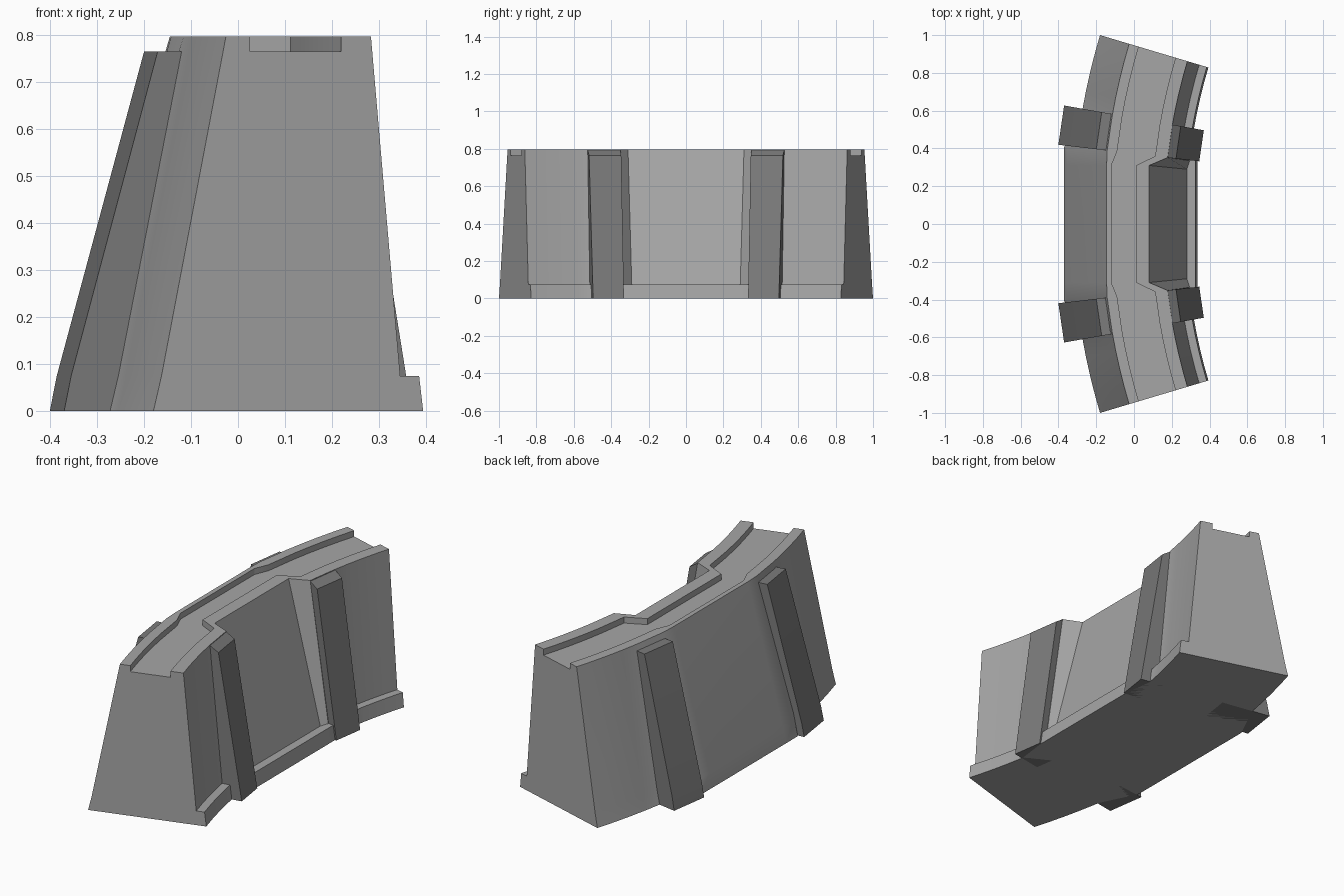
import bpy
import bmesh
from math import radians, sin, cos

CENTRE = 3.17                      # x of the arc centre
END, JOINT = 16.62, 6.7            # angles of the wall end and the recess corner
BASE, FLOOR, TOP = 0.075, 0.765, 0.797

cube = bpy.data.objects.get("Cube")
if cube:
    bpy.data.objects.remove(cube)


def material(name, value):
    m = bpy.data.materials.new(name)
    m.use_nodes = True
    m.diffuse_color = (value, value, value, 1)
    m.node_tree.nodes["Principled BSDF"].inputs["Base Color"].default_value = (value, value, value, 1)
    return m


light_stone = material("light grey stone", 0.38)
dark_stone = material("dark grey stone", 0.2)


def polar(r, angle, z):
    a = radians(angle)
    return (CENTRE - r * cos(a), r * sin(a), z)


def flip(points):
    return [(x, -y, z) for x, y, z in points]


def loft(name, sections, mat):
    """Skin a row of closed sections and cap both ends."""
    bm = bmesh.new()
    rings = [[bm.verts.new(p) for p in s] for s in sections]
    n = len(rings[0])
    for a, b in zip(rings, rings[1:]):
        for i in range(n):
            j = (i + 1) % n
            bm.faces.new((a[i], a[j], b[j], b[i]))
    bm.faces.new(rings[0])
    bm.faces.new(rings[-1])
    bmesh.ops.recalc_face_normals(bm, faces=bm.faces[:])
    mesh = bpy.data.meshes.new(name)
    bm.to_mesh(mesh)
    bm.free()
    mesh.materials.append(mat)
    ob = bpy.data.objects.new(name, mesh)
    bpy.context.collection.objects.link(ob)
    bpy.ops.object.select_all(action='DESELECT')
    ob.select_set(True)
    bpy.context.view_layer.objects.active = ob
    bpy.ops.object.shade_smooth_by_angle(angle=radians(20))
    return ob


# Wall section as (radius, height): outer face, parapets, walkway, inner face, skirting
profile = [(3.496, 0), (3.478, BASE), (3.335, TOP), (3.282, TOP), (3.282, FLOOR),
           (3.079, FLOOR), (3.079, TOP), (3.013, TOP), (2.948, BASE), (2.906, BASE), (2.897, 0)]

# Curved wing, from the end to the buttress
wing = [[polar(r, a, z) for r, z in profile] for a in (END, 15, 13.3, 11.6, 9.9)]

# Corner of the straight middle, where the base stands further out
corner = [polar(r, JOINT, z) for r, z in profile]
corner[0] = (-0.37, 0.406, 0)
corner[1] = (-0.355, 0.404, BASE)
corner[8] = (0.295, 0.335, BASE)
corner[9] = (0.325, 0.335, BASE)
corner[10] = (0.337, 0.335, 0)

# Straight middle with its recessed inner face
middle_x = (-0.37, -0.355, -0.145, -0.12, -0.12, 0.01, 0.01, 0.08, 0.28, 0.325, 0.337)
middle = [(x, 0.29 if i > 7 else 0.31, z) for i, (x, (r, z)) in enumerate(zip(middle_x, profile))]

half = wing + [corner, middle]
loft("curved_wall", half + [flip(s) for s in reversed(half)], light_stone)

# Sloping buttresses on both faces
outer_buttress = [(3.595, 0), (3.58, BASE), (3.393, FLOOR), (3.32, FLOOR), (3.32, 0)]
inner_buttress = [(2.844, 0), (2.856, BASE), (2.968, FLOOR), (3.017, TOP - 0.001), (3.017, 0)]
for kind, shape in (("outer", outer_buttress), ("inner", inner_buttress)):
    sections = [[polar(r, a, z) for r, z in shape] for a in (JOINT, 10.05)]
    loft(kind + "_buttress_back", sections, dark_stone)
    loft(kind + "_buttress_front", [flip(s) for s in sections], dark_stone)
